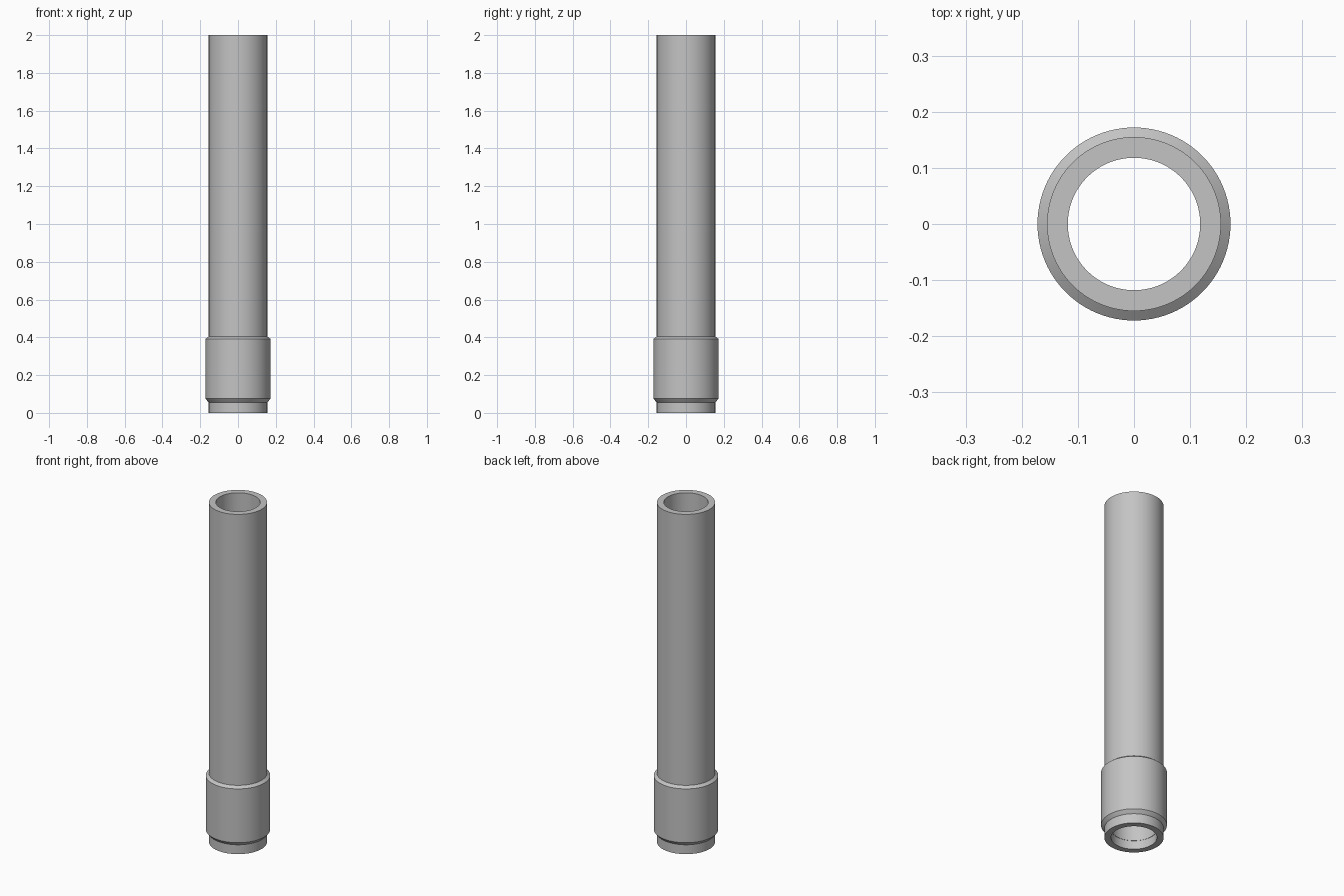
import bpy
import bmesh
import math

cube = bpy.data.objects.get("Cube")
if cube:
    bpy.data.objects.remove(cube, do_unlink=True)

SEGMENTS = 96
TOP = 2.0
TUBE_R = 0.155
COLLAR_R = 0.172
BORE_R = 0.118

grey = bpy.data.materials.new("light_grey_metal")
grey.use_nodes = True
colour = (0.55, 0.55, 0.55, 1)
grey.diffuse_color = colour
grey.node_tree.nodes["Principled BSDF"].inputs["Base Color"].default_value = colour


def lathe(name, profile):
    """Spin a closed (radius, height) profile around the z axis."""
    bm = bmesh.new()
    rings = []
    for r, z in profile:
        rings.append([bm.verts.new((r * math.cos(a), r * math.sin(a), z))
                      for a in (math.tau * i / SEGMENTS for i in range(SEGMENTS))])
    for lower, upper in zip(rings, rings[1:] + rings[:1]):
        for i in range(SEGMENTS):
            j = (i + 1) % SEGMENTS
            bm.faces.new((lower[i], lower[j], upper[j], upper[i]))
    bmesh.ops.recalc_face_normals(bm, faces=bm.faces)
    mesh = bpy.data.meshes.new(name)
    bm.to_mesh(mesh)
    bm.free()
    mesh.materials.append(grey)
    obj = bpy.data.objects.new(name, mesh)
    bpy.context.collection.objects.link(obj)
    bpy.ops.object.select_all(action="DESELECT")
    obj.select_set(True)
    bpy.context.view_layer.objects.active = obj
    bpy.ops.object.shade_smooth_by_angle(angle=math.radians(25))
    return obj


# Hollow tube with a chamfered collar near its foot and a small bore step
lathe("collared_tube", [
    (BORE_R + 0.002, 0),
    (TUBE_R, 0),
    (TUBE_R, 0.055),
    (TUBE_R + 0.003, 0.058),
    (COLLAR_R, 0.075),
    (COLLAR_R, 0.392),
    (TUBE_R, 0.405),
    (TUBE_R, TOP),
    (BORE_R, TOP),
    (BORE_R, 0.05),
    (BORE_R + 0.002, 0.05),
])
